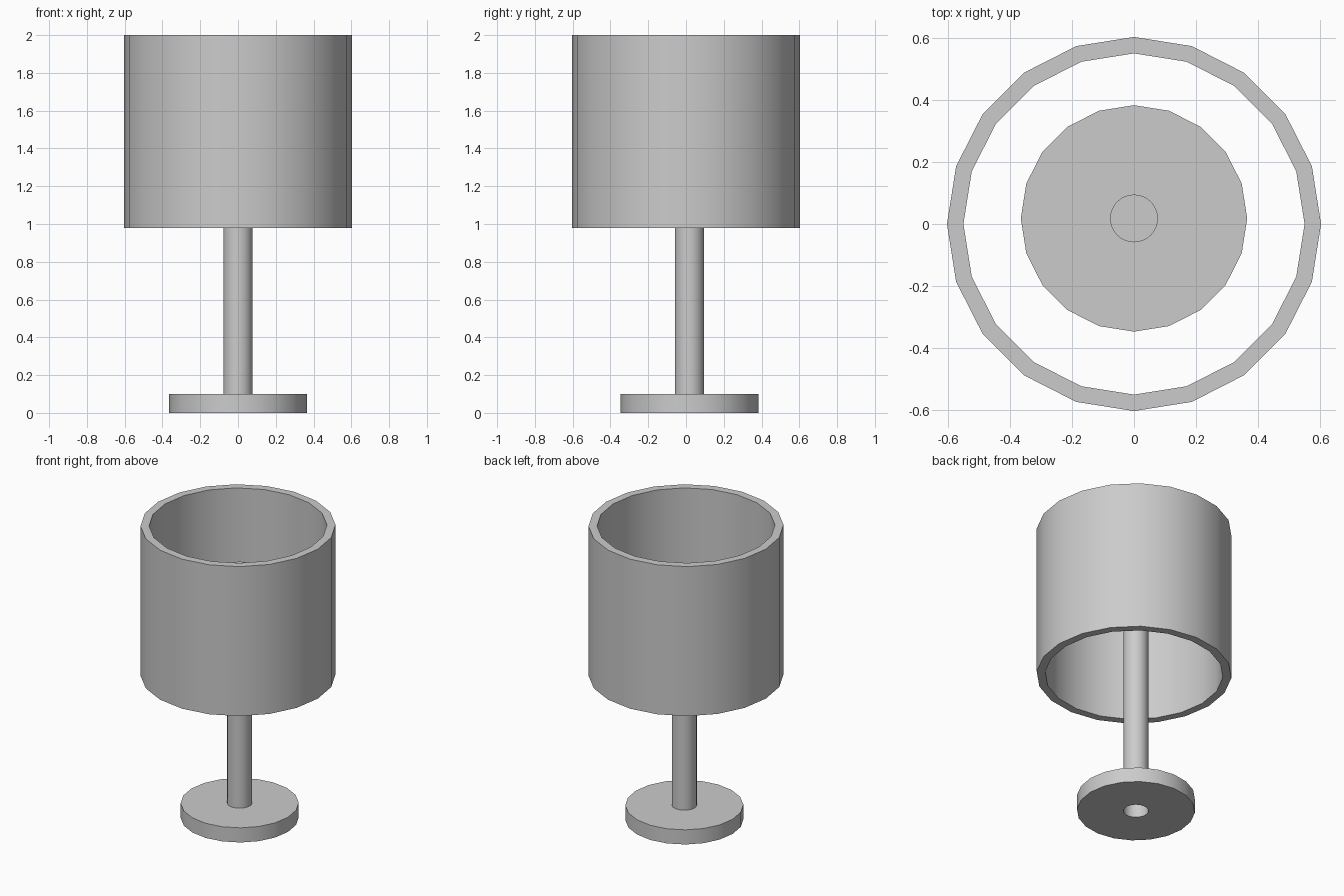
import bpy, bmesh, math

if "Cube" in bpy.data.objects:
    bpy.data.objects.remove(bpy.data.objects["Cube"])

CY = 0.018  # base and pole sit slightly behind the shade axis


def ring(bm, r, z, n):
    """Closed loop of n vertices with its edges."""
    vs = [bm.verts.new((r * math.cos(2 * math.pi * i / n),
                        r * math.sin(2 * math.pi * i / n), z)) for i in range(n)]
    for i in range(n):
        bm.edges.new((vs[i], vs[(i + 1) % n]))
    return vs


def bridge(bm, a, b):
    n = len(a)
    for i in range(n):
        j = (i + 1) % n
        bm.faces.new((a[i], a[j], b[j], b[i]))


def loop_edges(bm, vs):
    return [bm.edges.get((vs[i], vs[(i + 1) % len(vs)])) for i in range(len(vs))]


def finish(bm, name, y=0.0, recalc=True):
    if recalc:
        bmesh.ops.recalc_face_normals(bm, faces=bm.faces[:])
    me = bpy.data.meshes.new(name)
    bm.to_mesh(me)
    bm.free()
    ob = bpy.data.objects.new(name, me)
    ob.location.y = y
    bpy.context.collection.objects.link(ob)
    bpy.ops.object.select_all(action='DESELECT')
    ob.select_set(True)
    bpy.context.view_layer.objects.active = ob
    bpy.ops.object.shade_smooth_by_angle(angle=math.radians(30))
    return ob


# Shade: thick open tube, 20 sides
bm = bmesh.new()
loops = [ring(bm, r, z, 20) for r, z in
         ((0.603, 0.98), (0.603, 2.0), (0.55, 2.0), (0.55, 0.98))]
for k in range(4):
    bridge(bm, loops[k], loops[(k + 1) % 4])
finish(bm, "shade")

# Base: 20-sided disc with a round socket for the pole
bm = bmesh.new()
lo, hi = ring(bm, 0.365, 0.0, 20), ring(bm, 0.365, 0.1, 20)
hole_lo, hole_hi = ring(bm, 0.077, 0.0, 32), ring(bm, 0.077, 0.1, 32)
bridge(bm, lo, hi)
for outer, inner in ((lo, hole_lo), (hi, hole_hi)):
    bmesh.ops.triangle_fill(bm, use_beauty=True,
                            edges=loop_edges(bm, outer) + loop_edges(bm, inner))
bridge(bm, hole_hi, hole_lo)
finish(bm, "base", CY)

# Pole: hollow from the socket up, closed at the top inside the shade
bm = bmesh.new()
a, b = ring(bm, 0.077, 0.1, 32), ring(bm, 0.077, 1.71, 32)
bridge(bm, a, b)
bm.faces.new(b)
finish(bm, "pole", CY, recalc=False)
